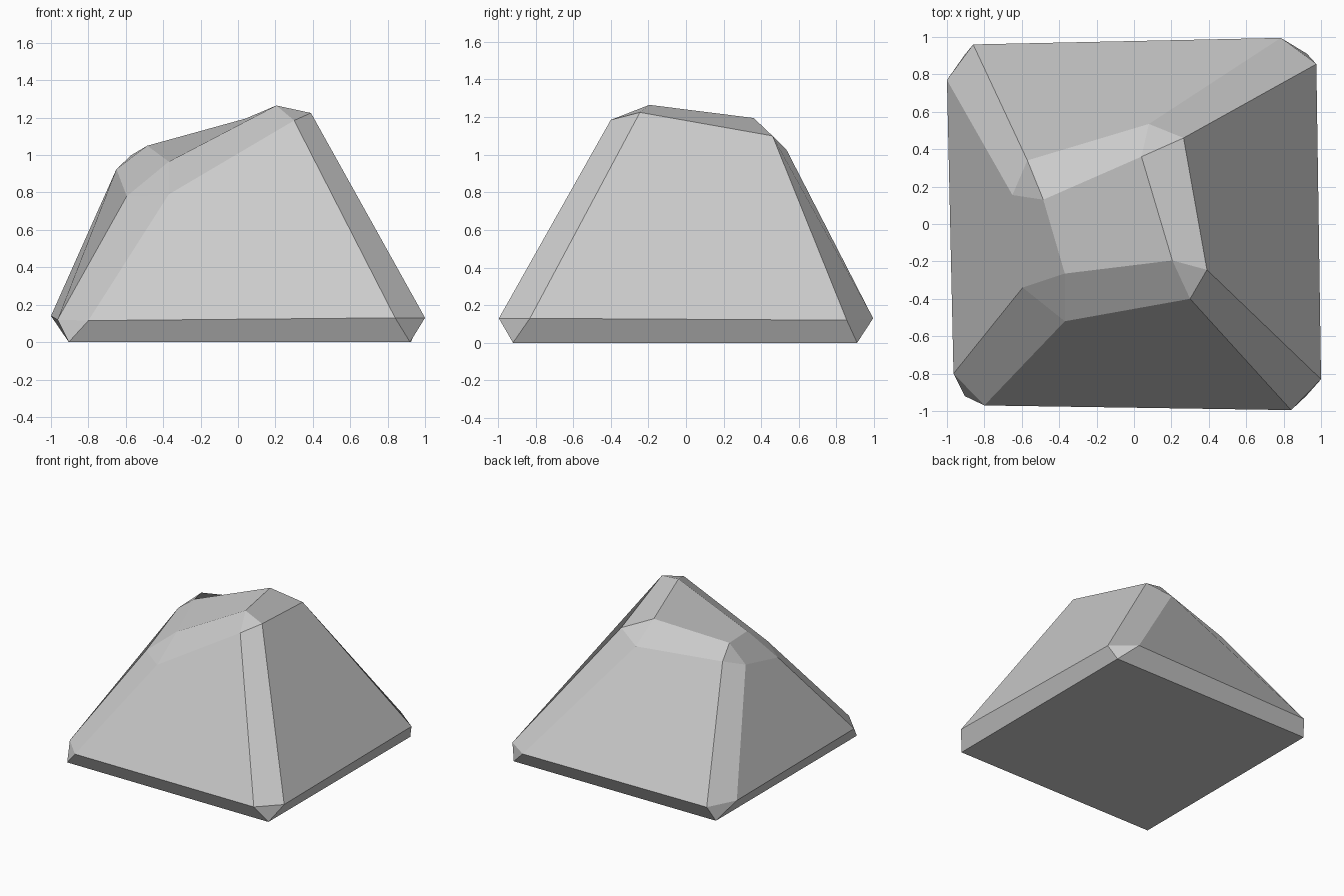
import bpy
import bmesh

default_cube = bpy.data.objects.get("Cube")
if default_cube:
    bpy.data.objects.remove(default_cube)

# A chamfered block: every corner is cut into three points, which lie
# on the side (x), front or back (y) and top or bottom (z) faces.
# Corners run from low to high, with x slowest and z fastest.
CORNERS = (
    ((-0.965, -0.80, 0.12), (-0.80, -0.97, 0.115), (-0.905, -0.92, 0)),
    ((-0.595, -0.34, 0.78), (-0.37, -0.52, 0.79), (-0.37, -0.265, 0.965)),
    ((-1.0, 0.77, 0.14), (-0.86, 0.96, 0.12), (-0.905, 0.905, 0)),
    ((-0.65, 0.155, 0.925), (-0.57, 0.34, 1.0), (-0.485, 0.13, 1.05)),
    ((1.0, -0.83, 0.13), (0.84, -0.995, 0.13), (0.92, -0.92, 0)),
    ((0.39, -0.245, 1.225), (0.30, -0.40, 1.185), (0.205, -0.195, 1.265)),
    ((0.975, 0.855, 0.12), (0.785, 0.995, 0.13), (0.925, 0.91, 0)),
    ((0.265, 0.46, 1.10), (0.08, 0.535, 1.025), (0.04, 0.36, 1.195)),
)

# Large faces: the axis each one faces, and its corners in order
FACES = (
    (0, (0, 1, 3, 2)),
    (0, (6, 7, 5, 4)),
    (1, (2, 3, 7, 6)),
    (1, (4, 5, 1, 0)),
    (2, (2, 6, 4, 0)),
    (2, (7, 3, 1, 5)),
)


def is_high(corner, axis):
    """Whether a corner lies on the high side of an axis."""
    return bool(corner & (4 >> axis))


bm = bmesh.new()
verts = [[bm.verts.new(p) for p in points] for points in CORNERS]

# Large faces
for axis, loop in FACES:
    bm.faces.new([verts[corner][axis] for corner in loop])

# Small triangle at each corner, wound to face outwards
for corner, trio in enumerate(verts):
    odd = sum(is_high(corner, axis) for axis in range(3)) % 2
    bm.faces.new(trio if odd else trio[::-1])

# Chamfer strips along each axis, wound to face outwards
for axis in range(3):
    left, right = (axis + 1) % 3, (axis + 2) % 3
    for corner in range(8):
        if is_high(corner, axis):
            continue
        start, end = verts[corner], verts[corner | (4 >> axis)]
        r, l = right, left
        if is_high(corner, left) != is_high(corner, right):
            r, l = left, right
        bm.faces.new((start[r], end[r], end[l], start[l]))

mesh = bpy.data.meshes.new("rock")
bm.to_mesh(mesh)
bm.free()

# Plain grey stone
stone = bpy.data.materials.new("stone_grey")
stone.use_nodes = True
colour = (0.6, 0.6, 0.6, 1.0)
stone.diffuse_color = colour
stone.node_tree.nodes["Principled BSDF"].inputs["Base Color"].default_value = colour
mesh.materials.append(stone)

rock = bpy.data.objects.new("rock", mesh)
bpy.context.collection.objects.link(rock)
